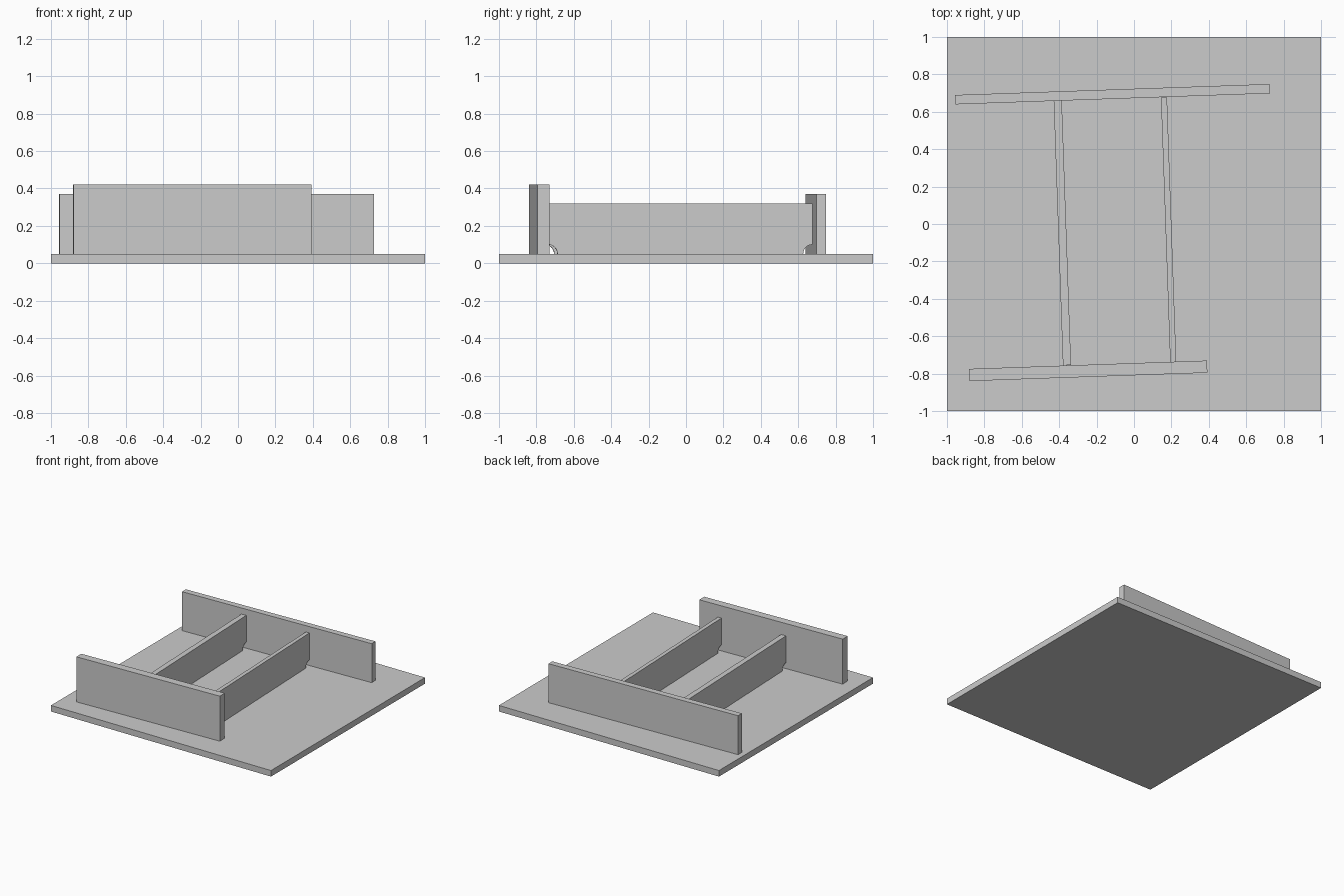
import bpy
import bmesh
from math import cos, sin, pi, radians

cube = bpy.data.objects.get("Cube")
if cube:
    bpy.data.objects.remove(cube, do_unlink=True)

BASE_TOP = 0.05
TILT = radians(2)

grey = bpy.data.materials.new("plain_grey")
colour = (0.6, 0.6, 0.6, 1)
grey.diffuse_color = colour
grey.use_nodes = True
grey.node_tree.nodes["Principled BSDF"].inputs["Base Color"].default_value = colour


def panel(name, outline, thickness, x, y, z, turn):
    """Upright panel: outline in local (length, height), centred on its thickness."""
    bm = bmesh.new()
    face = bm.faces.new([bm.verts.new((u, -thickness / 2, v)) for u, v in outline])
    out = bmesh.ops.extrude_face_region(bm, geom=[face])
    verts = [g for g in out["geom"] if isinstance(g, bmesh.types.BMVert)]
    bmesh.ops.translate(bm, verts=verts, vec=(0, thickness, 0))
    bmesh.ops.recalc_face_normals(bm, faces=bm.faces)
    mesh = bpy.data.meshes.new(name)
    bm.to_mesh(mesh)
    bm.free()
    mesh.materials.append(grey)
    obj = bpy.data.objects.new(name, mesh)
    obj.location = (x, y, z)
    obj.rotation_euler.z = turn
    bpy.context.collection.objects.link(obj)
    return obj


def rectangle(length, height):
    h = length / 2
    return [(-h, 0), (h, 0), (h, height), (-h, height)]


def notched(length, height, radius, steps=8):
    """Rectangle with a quarter-round notch in both lower corners."""
    h = length / 2
    arc = [(h - radius * cos(a), radius * sin(a))
           for a in (i * pi / 2 / steps for i in range(steps + 1))]
    return arc + [(h, height), (-h, height)] + [(-u, v) for u, v in reversed(arc)]


# Square base board
panel("base_board", rectangle(2, BASE_TOP), 2, 0, 0, 0, 0)

# Long cross walls, slightly turned on the base
panel("front_wall", rectangle(1.273, 0.37), 0.065, -0.245, -0.785, BASE_TOP, TILT)
panel("back_wall", rectangle(1.683, 0.32), 0.05, -0.115, 0.694, BASE_TOP, TILT)

# Dividers joining the walls, with notched lower corners
for name, thickness, x, y in (("right_divider", 0.043, -0.383, -0.048),
                              ("left_divider", 0.032, 0.185, -0.031)):
    panel(name, notched(1.415, 0.27, 0.05), thickness, x, y, BASE_TOP, TILT + pi / 2)
